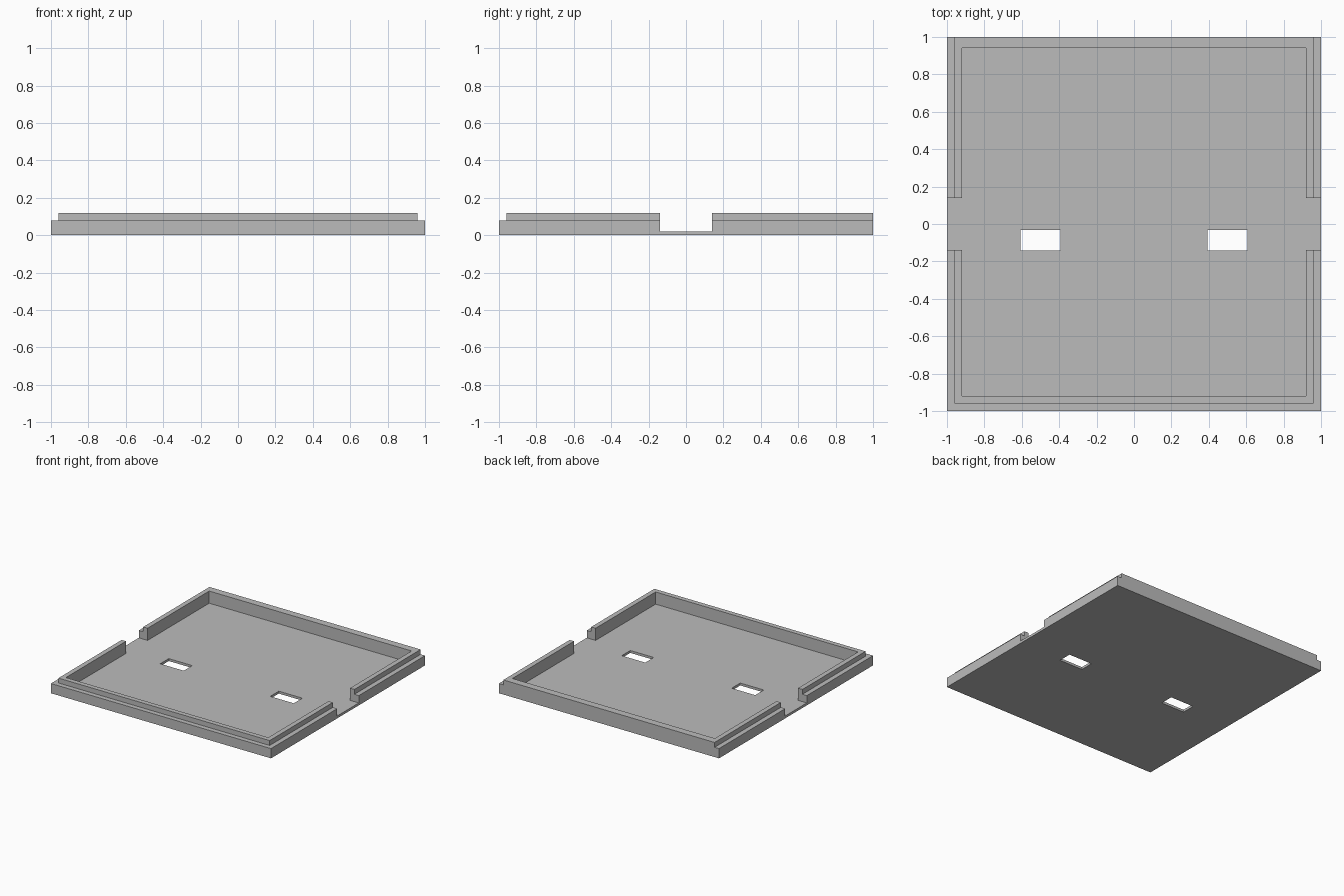
import bpy

cube = bpy.data.objects.get("Cube")
if cube:
    bpy.data.objects.remove(cube, do_unlink=True)

# Overall sizes
HALF, HEIGHT, FLOOR, LEDGE = 1.0, 0.12, 0.02, 0.08
LIP, INNER, BACK_INNER, GAP = 0.96, 0.92, 0.94, 0.14
OVER = 0.2  # how far cutters reach past the surface

grey = bpy.data.materials.new("mid grey")
grey.use_nodes = True
colour = (0.5, 0.5, 0.5, 1)
grey.diffuse_color = colour
grey.node_tree.nodes["Principled BSDF"].inputs["Base Color"].default_value = colour


def box(name, low, high):
    """Box between two opposite corners."""
    bpy.ops.mesh.primitive_cube_add(size=1)
    obj = bpy.context.object
    obj.name = name
    for v in obj.data.vertices:
        v.co = [high[i] if v.co[i] > 0 else low[i] for i in range(3)]
    return obj


def cut(target, low, high):
    """Remove a box-shaped volume from the target."""
    cutter = box("cutter", low, high)
    cutter.hide_render = True
    mod = target.modifiers.new("cut", "BOOLEAN")
    mod.operation, mod.solver, mod.object = "DIFFERENCE", "EXACT", cutter
    bpy.context.view_layer.objects.active = target
    bpy.ops.object.modifier_apply(modifier=mod.name)
    bpy.data.objects.remove(cutter, do_unlink=True)


# Tray body
tray = box("tray", (-HALF, -HALF, 0), (HALF, HALF, HEIGHT))
tray.data.materials.append(grey)
top, out = HEIGHT + OVER, HALF + OVER

# Hollow inside
cut(tray, (-INNER, -INNER, FLOOR), (INNER, BACK_INNER, top))

# Stepped rim along the front and both sides; the back stays flush
cut(tray, (-out, -out, LEDGE), (out, -LIP, top))
cut(tray, (-out, -out, LEDGE), (-LIP, out, top))
cut(tray, (LIP, -out, LEDGE), (out, out, top))

# Opening through both side walls
cut(tray, (-out, -GAP, FLOOR), (out, GAP, top))

# Two slots through the floor
for side in (-1, 1):
    x = side * 0.5
    cut(tray, (x - 0.107, -0.143, -OVER), (x + 0.107, -0.032, top))
